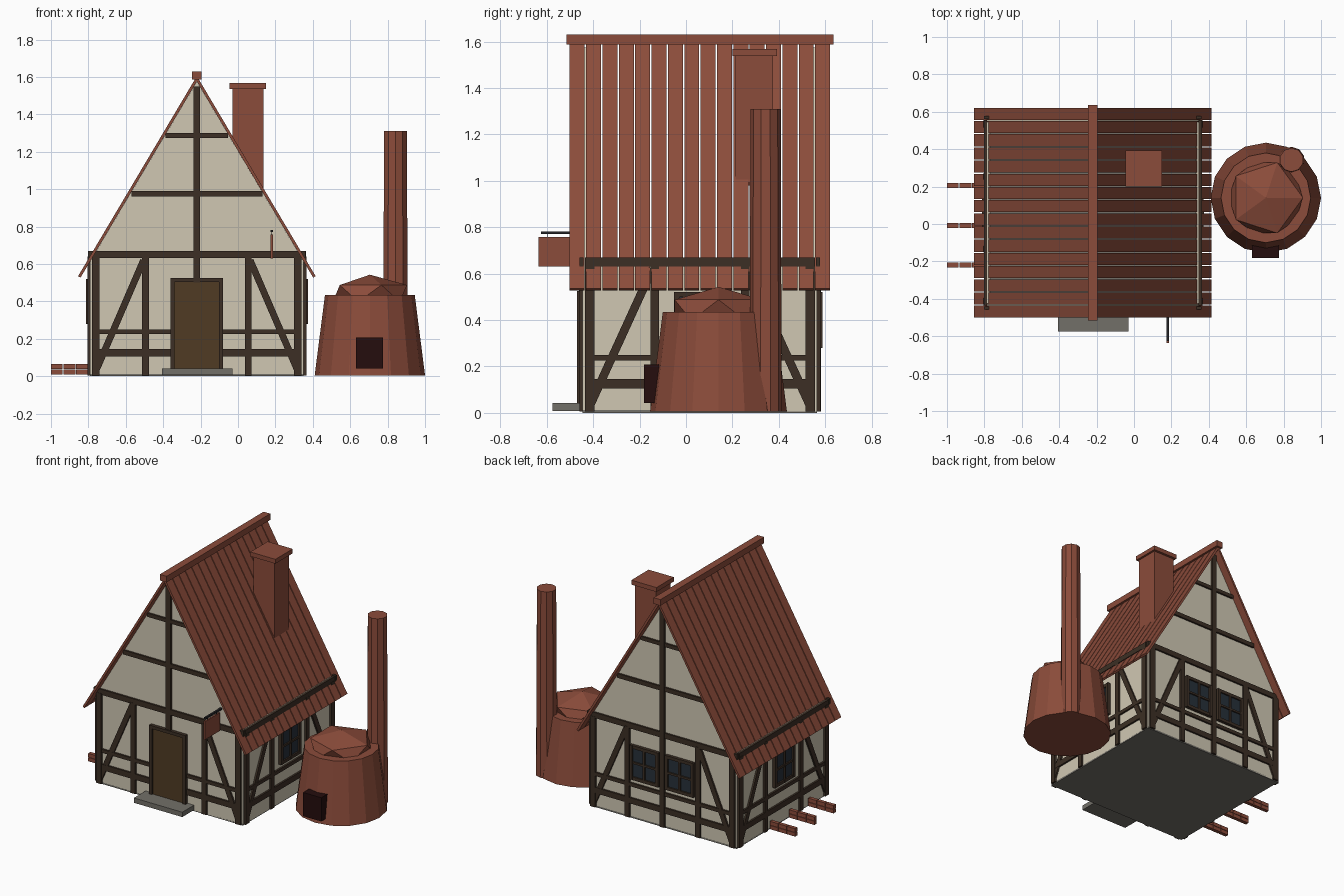
import bpy, bmesh, math
from mathutils import Matrix, Vector

if "Cube" in bpy.data.objects:
    bpy.data.objects.remove(bpy.data.objects["Cube"], do_unlink=True)


def material(name, rgb):
    m = bpy.data.materials.new(name)
    m.use_nodes = True
    m.diffuse_color = (*rgb, 1)
    m.node_tree.nodes["Principled BSDF"].inputs["Base Color"].default_value = (*rgb, 1)
    return m


PLASTER = material("cream plaster", (0.63, 0.575, 0.45))
TIMBER = material("dark timber", (0.045, 0.028, 0.018))
BRICK = material("red brick", (0.26, 0.072, 0.043))
DOOR = material("brown door", (0.08, 0.044, 0.017))
STONE = material("grey stone", (0.17, 0.16, 0.14))
GLASS = material("dark glass", (0.02, 0.03, 0.042))
SOOT = material("soot", (0.018, 0.004, 0.004))
IRON = material("black iron", (0.018, 0.018, 0.02))


def box(bm, lo, hi, m=Matrix()):
    lo, hi = Vector(lo), Vector(hi)
    place = Matrix.Translation((lo + hi) / 2) @ Matrix.Diagonal((*(hi - lo), 1))
    bmesh.ops.create_cube(bm, size=1, matrix=m @ place)


def finish(bm, name, mat):
    bmesh.ops.recalc_face_normals(bm, faces=bm.faces)
    mesh = bpy.data.meshes.new(name)
    bm.to_mesh(mesh)
    bm.free()
    mesh.materials.append(mat)
    ob = bpy.data.objects.new(name, mesh)
    bpy.context.collection.objects.link(ob)
    return ob


def boxes(name, mat, items, m=Matrix()):
    bm = bmesh.new()
    for lo, hi in items:
        box(bm, lo, hi, m)
    return finish(bm, name, mat)


def cone(name, mat, x, y, z0, z1, r0, r1, sides):
    bm = bmesh.new()
    bmesh.ops.create_cone(bm, cap_ends=True, segments=sides, radius1=r0, radius2=r1,
                          depth=z1 - z0, matrix=Matrix.Translation((x, y, (z0 + z1) / 2)))
    return finish(bm, name, mat)


# House layout: centre, half sizes, roof pitch
CENTRE = Matrix.Translation((-0.22, 0.06, 0))
HALF_X, HALF_Y = 0.57, 0.505
PITCH, APEX = 1.685, 1.605


def wall_space(turn, dist):
    """Local x runs along the wall, -y points outwards from its face."""
    return CENTRE @ Matrix.Rotation(turn * math.pi / 2, 4, 'Z') @ Matrix.Translation((0, -dist, 0))


def beam(bm, m, a, b, width, depth=0.015):
    """Timber lying on a wall between two (x, z) points."""
    a, b = Vector((a[0], 0, a[1])), Vector((b[0], 0, b[1]))
    d = b - a
    rot = Matrix.Rotation(-math.atan2(d.z, d.x), 4, 'Y')
    box(bm, (-d.length / 2, -depth, -width / 2), (d.length / 2, 0.004, width / 2),
        m @ Matrix.Translation((a + b) / 2) @ rot)


def window(name, m, x):
    z0, z1, w = 0.29, 0.51, 0.1
    boxes(name + "_glass", GLASS, [((x - w, -0.012, z0), (x + w, 0, z1))], m)
    bm = bmesh.new()
    for s in (-1, 0, 1):
        t = 0.022 if s else 0.014
        beam(bm, m, (x + s * w, z0 - 0.01), (x + s * w, z1 + 0.01), t, 0.024)
        z = (z0 + z1) / 2 + s * (z1 - z0) / 2
        beam(bm, m, (x - w, z), (x + w, z), t, 0.022)
    finish(bm, name + "_frame", TIMBER)


# Floor slab and doorstep
boxes("floor", STONE, [((-HALF_X, -HALF_Y, 0), (HALF_X, HALF_Y, 0.012))], CENTRE)
boxes("doorstep", STONE, [((-0.405, -0.575, 0.008), (-0.03, -0.44, 0.042))])

# Walls with their timber framing
for turn, side in enumerate(("front", "right", "back", "left")):
    gable = turn % 2 == 0
    half, dist = (HALF_X, HALF_Y) if gable else (HALF_Y, HALF_X)
    m = wall_space(turn, dist)
    if gable:
        bm = bmesh.new()
        top = APEX - 0.03
        outline = [(-half, 0.005), (half, 0.005), (half, top - PITCH * half),
                   (0, top), (-half, top - PITCH * half)]
        face = bm.faces.new([bm.verts.new(m @ Vector((x, 0, z))) for x, z in outline])
        ext = bmesh.ops.extrude_face_region(bm, geom=[face])["geom"]
        inward = m.to_3x3() @ Vector((0, 0.025, 0))
        bmesh.ops.translate(bm, vec=inward, verts=[v for v in ext if isinstance(v, bmesh.types.BMVert)])
        finish(bm, side + "_wall", PLASTER)
    else:
        boxes(side + "_wall", PLASTER, [((-half + 0.02, 0, 0.005), (half - 0.02, 0.022, 0.665))], m)

    bm = bmesh.new()
    inner, corner = (0.275, half - 0.03) if gable else (0.195, half - 0.03)
    for s in (-1, 1):
        beam(bm, m, (s * corner, 0.005), (s * corner, 0.64), 0.04)
        beam(bm, m, (s * inner, 0.005), (s * inner, 0.64), 0.036, 0.014)
        beam(bm, m, (s * (corner - 0.005), 0.04), (s * (inner + 0.01), 0.62), 0.036, 0.012)
    rails = [(0.125, 0.04, half - 0.03), (0.238, 0.025, half - 0.03),
             (0.65, 0.038, half + 0.012 if gable else half - 0.01)]
    if gable:
        rails += [(0.975, 0.03, 0.35), (1.287, 0.026, 0.167)]
        beam(bm, m, (0, 0.5 if turn == 0 else 0.005), (0, 1.55), 0.036, 0.016)
    for z, w, h in rails:
        if turn == 0 and z < 0.5:
            for s in (-1, 1):
                beam(bm, m, (s * 0.13, z), (s * h, z), w, 0.013)
        else:
            beam(bm, m, (-h, z), (h, z), w, 0.013)
    finish(bm, side + "_timbers", TIMBER)

# Windows: two at the back, one on each long side
for i, x in enumerate((-0.137, 0.137)):
    window("back_window_%d" % (i + 1), wall_space(2, HALF_Y), x)
window("right_window", wall_space(1, HALF_X), 0)
window("left_window", wall_space(3, HALF_X), 0)

# Door
front = wall_space(0, HALF_Y)
boxes("door", DOOR, [((-0.12, -0.014, 0.03), (0.12, 0, 0.505))], front)
bm = bmesh.new()
for s in (-1, 1):
    beam(bm, front, (s * 0.13, 0.02), (s * 0.13, 0.525), 0.022, 0.024)
beam(bm, front, (-0.14, 0.514), (0.14, 0.514), 0.022, 0.024)
finish(bm, "door_frame", TIMBER)

# Roof boards, gapped along the ridge, on both slopes
slope = math.atan(PITCH)
length, count, pitch = 0.635 / math.cos(slope), 16, 1.128 / 16
for s, side in ((1, "right"), (-1, "left")):
    m = CENTRE @ Matrix.Translation((0, 0, APEX)) @ Matrix.Rotation(s * slope, 4, 'Y')
    rows = []
    for i in range(count):
        y = -0.564 + i * pitch
        lo, hi = sorted((0, s * length))
        rows.append(((lo, y + 0.003, -0.015), (hi, y + pitch - 0.003, 0)))
    boxes(side + "_roof_boards", BRICK, rows, m)
boxes("ridge_cap", BRICK, [((-0.026, -0.575, 1.587), (0.026, 0.575, 1.63))], CENTRE)

# Roof chimney
boxes("chimney", BRICK, [((-0.03, 0.213, 0.98), (0.135, 0.375, 1.54)),
                         ((-0.045, 0.2, 1.537), (0.15, 0.392, 1.568))])

# Hanging sign
boxes("sign_board", BRICK, [((0.175, -0.635, 0.63), (0.187, -0.465, 0.757))])
boxes("sign_bracket", IRON, [((0.174, -0.625, 0.77), (0.188, -0.445, 0.782))]
      + [((0.179, y, 0.75), (0.183, y + 0.004, 0.775)) for y in (-0.6, -0.5)])

# Brick stacks by the left wall
for i, y in enumerate((-0.22, -0.008, 0.205)):
    boxes("brick_stack_%d" % (i + 1), BRICK,
          [((-1 + c * 0.067, y - 0.013, 0.01 + r * 0.029),
            (-1 + c * 0.067 + 0.063, y + 0.013, 0.036 + r * 0.029))
           for c in range(3) for r in range(2)])

# Kiln with faceted dome, fire mouth and flue
KX, KY = 0.705, 0.14
cone("kiln_body", BRICK, KX, KY, 0.005, 0.435, 0.295, 0.24, 16)
bm = bmesh.new()
bmesh.ops.create_icosphere(bm, subdivisions=1, radius=1, matrix=Matrix.Translation((KX, KY, 0.443))
                           @ Matrix.Diagonal((0.222, 0.222, 0.1, 1)))
finish(bm, "kiln_dome", BRICK)
boxes("kiln_fire_mouth", SOOT, [((KX - 0.073, -0.182, 0.042), (KX + 0.069, 0.02, 0.208))])
cone("kiln_flue", BRICK, 0.842, 0.343, 0.005, 1.31, 0.07, 0.064, 10)
